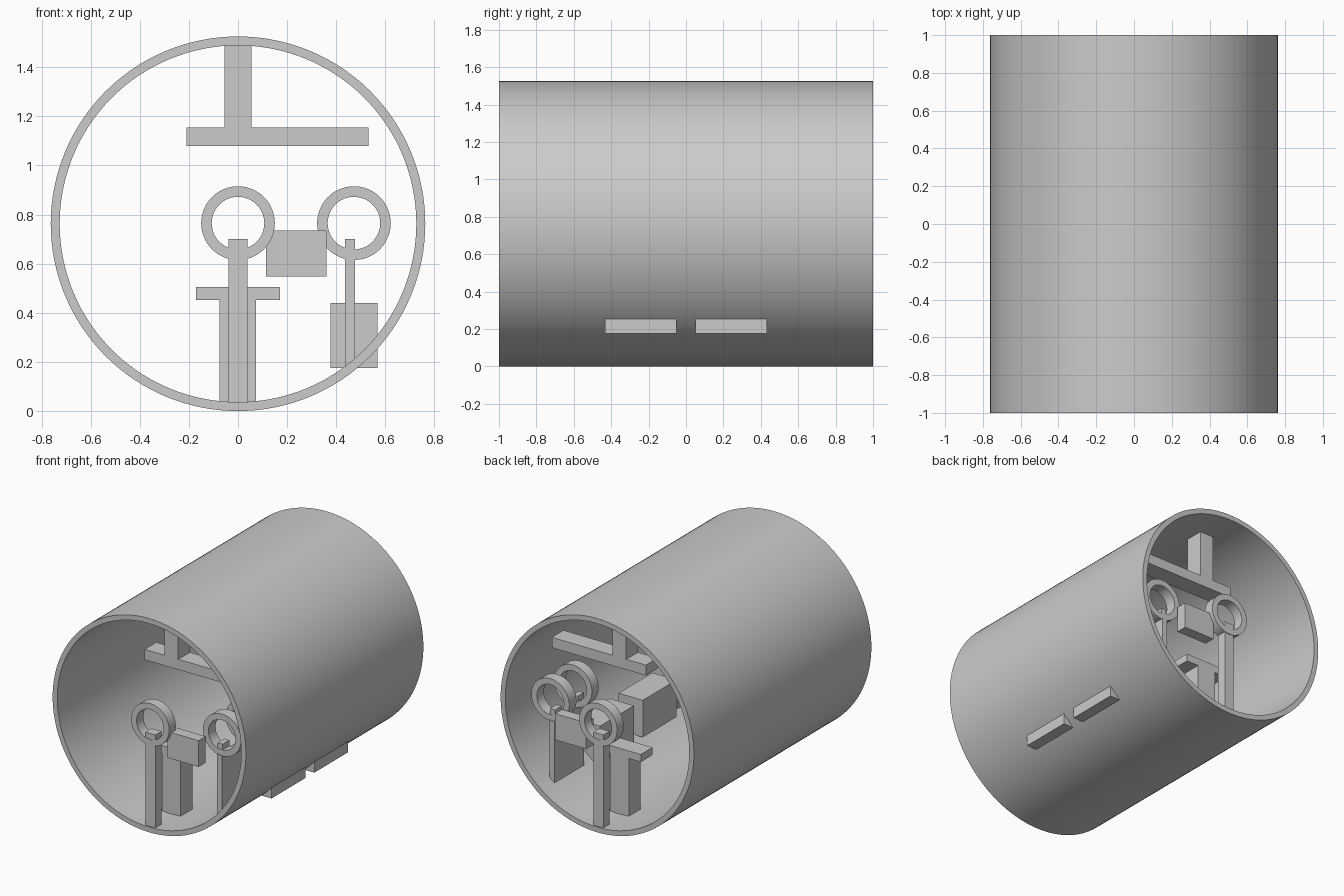
import bpy, bmesh, math

if "Cube" in bpy.data.objects:
    bpy.data.objects.remove(bpy.data.objects["Cube"])

grey = bpy.data.materials.new("plain_grey")
grey.diffuse_color = (0.6, 0.6, 0.6, 1)
grey.use_nodes = True
grey.node_tree.nodes["Principled BSDF"].inputs["Base Color"].default_value = grey.diffuse_color

CENTRE_Z, OUTER, INNER = 0.7625, 0.7625, 0.726


def finish(name, bm):
    bmesh.ops.recalc_face_normals(bm, faces=bm.faces)
    mesh = bpy.data.meshes.new(name)
    bm.to_mesh(mesh)
    bm.free()
    mesh.materials.append(grey)
    obj = bpy.data.objects.new(name, mesh)
    bpy.context.collection.objects.link(obj)
    return obj


def box(name, xs, ys, zs):
    bm = bmesh.new()
    bmesh.ops.create_cube(bm, size=1)
    for v in bm.verts:
        v.co = [lo_hi[0] if c < 0 else lo_hi[1]
                for c, lo_hi in zip(v.co, (xs, ys, zs))]
    return finish(name, bm)


def tube(name, x, z, outer, inner, ys, sides):
    """Hollow ring or pipe running along y."""
    bm = bmesh.new()
    profile = [(outer, ys[0]), (outer, ys[1]), (inner, ys[1]), (inner, ys[0])]
    loops = []
    for i in range(sides):
        a = 2 * math.pi * i / sides
        loops.append([bm.verts.new((x + r * math.cos(a), y, z + r * math.sin(a)))
                      for r, y in profile])
    for i in range(sides):
        p, q = loops[i], loops[(i + 1) % sides]
        for k in range(4):
            n = (k + 1) % 4
            bm.faces.new((p[k], p[n], q[n], q[k]))
    obj = finish(name, bm)
    bpy.ops.object.select_all(action='DESELECT')
    obj.select_set(True)
    bpy.context.view_layer.objects.active = obj
    bpy.ops.object.shade_smooth_by_angle(angle=math.radians(30))
    return obj


# Outer open cylinder
tube("outer_shell", 0, CENTRE_Z, OUTER, INNER, (-1, 1), 128)

# The fittings repeat at the front and the back end
for side, end in ((-1, "front"), (1, "back")):
    def span(a, b):
        return tuple(sorted((side * a, side * b)))

    # Central ring on its post
    tube(end + "_centre_ring", 0, 0.765, 0.15, 0.107, span(0.915, 0.99), 48)
    box(end + "_centre_post", (-0.039, 0.039), span(0.918, 0.987), (0.025, 0.70))

    # Pair of offset rings carried by a thin wall
    for label, near, far in (("outer", 0.775, 0.855), ("inner", 0.525, 0.60)):
        tube(f"{end}_{label}_side_ring", 0.472, 0.765, 0.15, 0.107, span(near, far), 48)
        box(f"{end}_{label}_side_ring_tab", (0.436, 0.476),
            span(near + 0.003, far - 0.003), (0.61, 0.70))
    box(end + "_side_wall", (0.436, 0.476), span(0.527, 0.86), (0.178, 0.62))

    # Small block beside the central ring
    box(end + "_block", (0.115, 0.361), span(0.88, 0.96), (0.548, 0.735))

    # Low pedestal with a crossbar on top
    box(end + "_pedestal_column", (-0.075, 0.074), span(0.62, 0.752), (0.03, 0.452))
    box(end + "_pedestal_bar", (-0.17, 0.17), span(0.62, 0.752), (0.452, 0.506))

    # Hanger and its long crossbar
    box(end + "_hanger_stem", (-0.055, 0.055), span(0.62, 0.752), (1.153, 1.497))
    box(end + "_hanger_bar", (-0.21, 0.532), span(0.62, 0.752), (1.08, 1.154))

    # Large block poking through the shell
    box(end + "_floor_block", (0.376, 0.567), span(0.05, 0.432), (0.176, 0.44))
